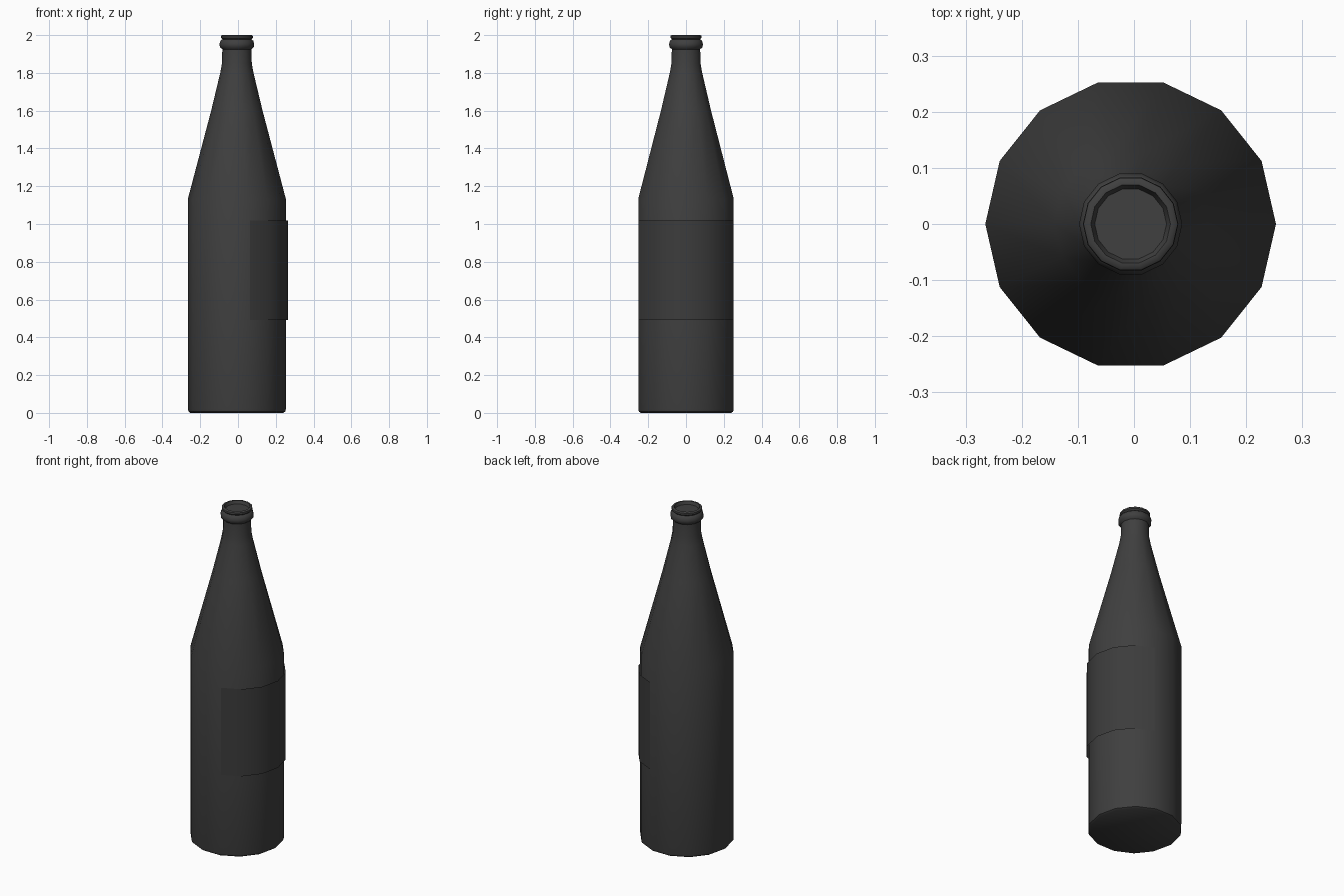
import bpy, bmesh, math

if "Cube" in bpy.data.objects:
    bpy.data.objects.remove(bpy.data.objects["Cube"])

SIDES = 14
CX = -0.006          # bottle axis, the label balances the width
BODY_R = 0.259
LABEL_OFFSET = 0.012

glass = bpy.data.materials.new("dark_glass")
glass.diffuse_color = (0.05, 0.05, 0.05, 1)
glass.use_nodes = True
glass.node_tree.nodes["Principled BSDF"].inputs["Base Color"].default_value = glass.diffuse_color
paper = bpy.data.materials.new("dark_label")
paper.diffuse_color = (0.045, 0.045, 0.045, 1)
paper.use_nodes = True
paper.node_tree.nodes["Principled BSDF"].inputs["Base Color"].default_value = paper.diffuse_color


def ring(bm, r, z, x0, steps):
    return [bm.verts.new((x0 + r * math.cos(i * math.tau / SIDES),
                          r * math.sin(i * math.tau / SIDES), z)) for i in steps]


def bridge(bm, low, high, closed):
    n = len(low)
    for i in range(n if closed else n - 1):
        j = (i + 1) % n
        bm.faces.new((low[i], low[j], high[j], high[i]))


def finish(bm, name, mat):
    mesh = bpy.data.meshes.new(name)
    bm.to_mesh(mesh)
    bm.free()
    obj = bpy.data.objects.new(name, mesh)
    bpy.context.collection.objects.link(obj)
    mesh.materials.append(mat)
    bpy.ops.object.select_all(action='DESELECT')
    obj.select_set(True)
    bpy.context.view_layer.objects.active = obj
    bpy.ops.object.shade_smooth_by_angle(angle=math.radians(40))


# Bottle: base, body, shoulder, neck, collar, lip and recessed mouth
profile = [(0.246, 0), (0.256, 0.007), (BODY_R, 0.02), (BODY_R, 1.134),
           (0.136, 1.60), (0.088, 1.80), (0.079, 1.85), (0.077, 1.925),
           (0.090, 1.937), (0.092, 1.952), (0.087, 1.970), (0.077, 1.978),
           (0.085, 1.986), (0.084, 1.996), (0.079, 2.0), (0.071, 2.0),
           (0.064, 1.982)]
bm = bmesh.new()
rings = [ring(bm, r, z, CX, range(SIDES)) for r, z in profile]
for low, high in zip(rings, rings[1:]):
    bridge(bm, low, high, True)
bm.faces.new(rings[0][::-1])
bm.faces.new(rings[-1])
finish(bm, "bottle", glass)

# Label: thin sheet of the +x body faces, shifted outward
bm = bmesh.new()
low, high = [ring(bm, BODY_R, z, CX + LABEL_OFFSET, range(-3, 4))
             for z in (0.493, 1.018)]
bridge(bm, low, high, False)
finish(bm, "label", paper)
